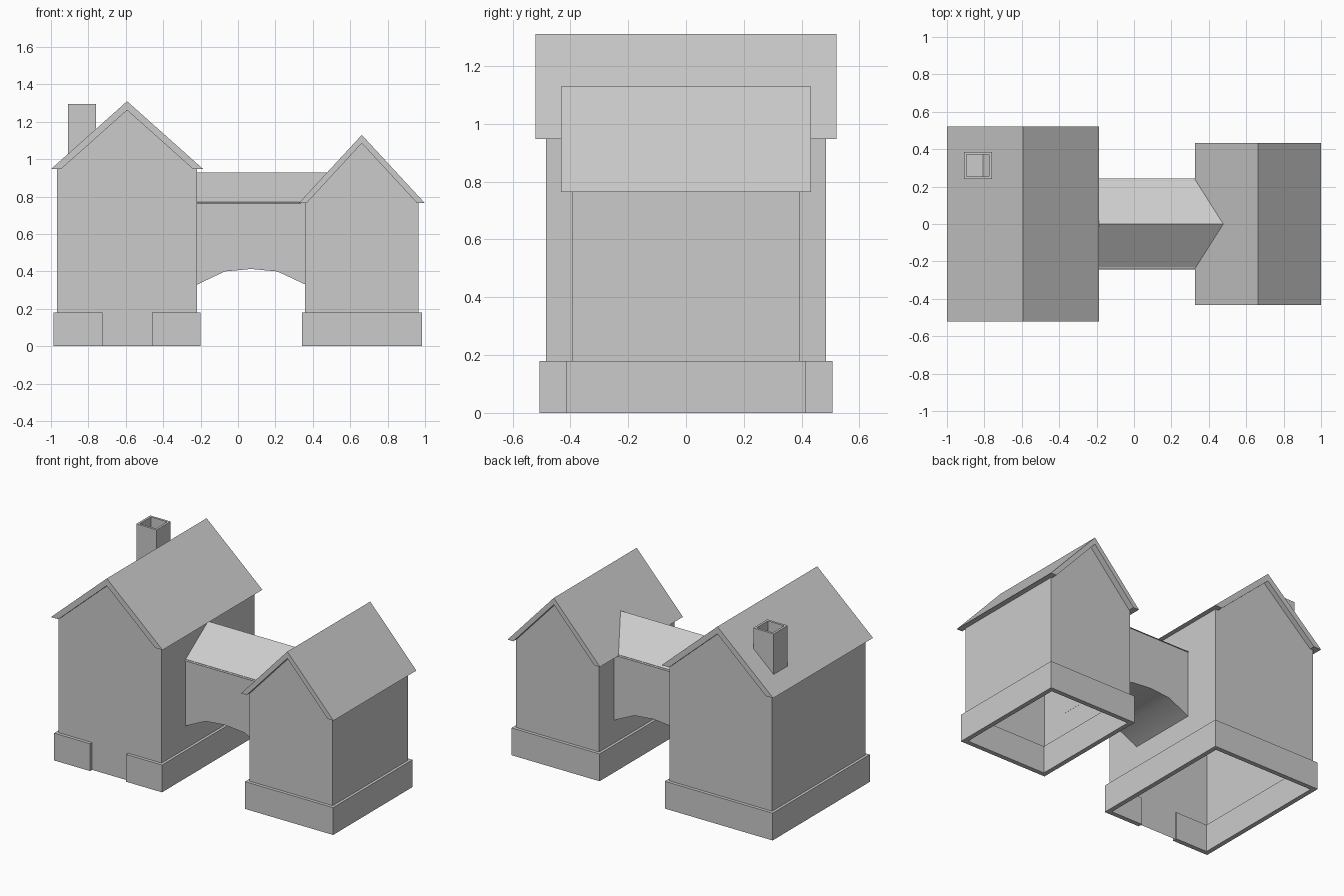
import bpy
import bmesh
from mathutils import Vector

cube = bpy.data.objects.get("Cube")
if cube:
    bpy.data.objects.remove(cube, do_unlink=True)

# One stone colour for everything
stone = bpy.data.materials.new("stone_grey")
stone.use_nodes = True
stone.diffuse_color = (0.6, 0.6, 0.6, 1)
bsdf = stone.node_tree.nodes["Principled BSDF"]
bsdf.inputs["Base Color"].default_value = (0.6, 0.6, 0.6, 1)
bsdf.inputs["Roughness"].default_value = 0.9


def finish(name, bm):
    bmesh.ops.recalc_face_normals(bm, faces=bm.faces)
    mesh = bpy.data.meshes.new(name)
    bm.to_mesh(mesh)
    bm.free()
    obj = bpy.data.objects.new(name, mesh)
    bpy.context.collection.objects.link(obj)
    mesh.materials.append(stone)
    return obj


def prism(name, profile, half_depth, open_bottom=False):
    """Extrude an x-z profile along y, centred on y = 0."""
    bm = bmesh.new()
    face = bm.faces.new([bm.verts.new((x, -half_depth, z)) for x, z in profile])
    new = bmesh.ops.extrude_face_region(bm, geom=[face])["geom"]
    moved = [v for v in new if isinstance(v, bmesh.types.BMVert)]
    bmesh.ops.translate(bm, verts=moved, vec=(0, 2 * half_depth, 0))
    if face.is_valid is False or len(bm.faces) < len(profile) + 2:
        bm.faces.new([v for v in bm.verts if v not in moved])
    if open_bottom:
        floor = [f for f in bm.faces if all(abs(v.co.z) < 1e-5 for v in f.verts)]
        bmesh.ops.delete(bm, geom=floor, context="FACES")
    return finish(name, bm)


def fence(name, path, z0, z1, thickness, closed):
    """Upright strip along a plan path, thickened evenly to both sides."""
    bm = bmesh.new()
    cols = [[bm.verts.new((x, y, z)) for z in (z0, z1)] for x, y in path]
    pairs = list(zip(cols, cols[1:])) + ([(cols[-1], cols[0])] if closed else [])
    for a, b in pairs:
        bm.faces.new((a[0], b[0], b[1], a[1]))
    obj = finish(name, bm)
    mod = obj.modifiers.new("thickness", "SOLIDIFY")
    mod.thickness = thickness
    mod.offset = 0
    mod.use_even_offset = True
    return obj


def house(name, cx, wall, wall_depth, eave, apex, roof, roof_depth, slab, door=None):
    """Open-bottomed gabled shell, folded roof slab and plinth."""
    peak = apex - slab
    prism(name + "_walls",
          [(cx - wall, 0), (cx + wall, 0), (cx + wall, eave),
           (cx, peak), (cx - wall, eave)], wall_depth, open_bottom=True)
    inner = roof * (peak - eave) / (apex - eave)
    prism(name + "_roof",
          [(cx - roof, eave), (cx - inner, eave), (cx, peak), (cx + inner, eave),
           (cx + roof, eave), (cx, apex)], roof_depth)
    # Plinth straddles the wall; the front may be split by a doorway
    w, d = wall + 0.003, wall_depth + 0.006
    path = [(cx + w, -d), (cx + w, d), (cx - w, d), (cx - w, -d)]
    if door:
        path = [(cx + door, -d)] + path + [(cx - door, -d)]
    fence(name + "_plinth", path, 0, 0.18, 0.03, closed=door is None)


house("large_house", -0.593, 0.375, 0.485, 0.947, 1.31, 0.407, 0.52, 0.048, door=0.132)
house("small_house", 0.662, 0.303, 0.392, 0.765, 1.13, 0.337, 0.432, 0.045)

# Chimney: square flue with a recessed floor
fence("chimney", [(-0.902, 0.247), (-0.768, 0.247), (-0.768, 0.378), (-0.902, 0.378)],
      1.0, 1.295, 0.015, closed=True)
bm = bmesh.new()
bm.faces.new([bm.verts.new((x, y, 1.12)) for x, y in
              ((-0.9, 0.25), (-0.77, 0.25), (-0.77, 0.376), (-0.9, 0.376))])
finish("chimney_floor", bm)

# Linking bridge with an arched, softly shaded underside
arch = [(-0.218, 0.33), (-0.07, 0.4), (0.07, 0.413), (0.21, 0.4), (0.36, 0.33)]
bridge = prism("bridge_walls", arch + [(0.36, 0.77), (-0.218, 0.77)], 0.236)
for poly in bridge.data.polygons:
    poly.use_smooth = poly.normal.z < -0.5
for edge in bridge.data.edges:
    a, b = (bridge.data.vertices[i].co for i in edge.vertices)
    edge.use_edge_sharp = abs(a.y - b.y) < 0.01

# Bridge roof, its ridge running on into the small roof
bm = bmesh.new()
ends = [[bm.verts.new(Vector(p)) for p in
         ((x, -0.243, 0.763), (x, 0.243, 0.763), (ridge, 0, 0.93))]
        for x, ridge in ((-0.218, -0.218), (0.335, 0.485))]
for end in ends:
    bm.faces.new(end)
for i in range(3):
    j = (i + 1) % 3
    bm.faces.new((ends[0][i], ends[0][j], ends[1][j], ends[1][i]))
finish("bridge_roof", bm)
